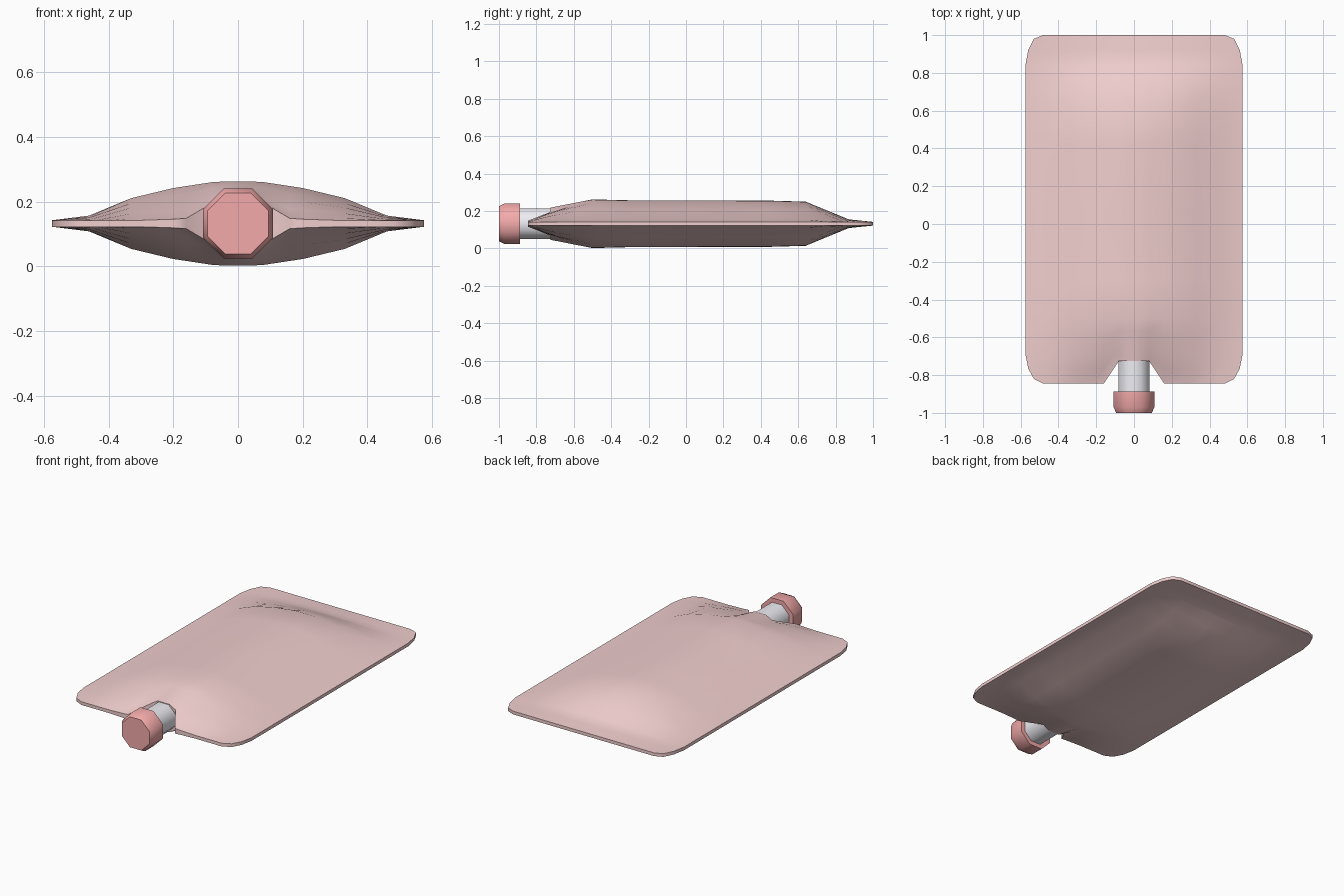
import bpy, bmesh, math

if "Cube" in bpy.data.objects:
    bpy.data.objects.remove(bpy.data.objects["Cube"])

MID = 0.132


def material(name, color):
    m = bpy.data.materials.new(name)
    m.diffuse_color = (*color, 1)
    m.use_nodes = True
    m.node_tree.nodes["Principled BSDF"].inputs["Base Color"].default_value = m.diffuse_color
    return m


def finish(name, bm, mat, angle):
    bmesh.ops.recalc_face_normals(bm, faces=bm.faces)
    me = bpy.data.meshes.new(name)
    bm.to_mesh(me)
    bm.free()
    ob = bpy.data.objects.new(name, me)
    bpy.context.collection.objects.link(ob)
    me.materials.append(mat)
    bpy.ops.object.select_all(action='DESELECT')
    ob.select_set(True)
    bpy.context.view_layer.objects.active = ob
    bpy.ops.object.shade_smooth_by_angle(angle=math.radians(angle))
    return ob


def lerp(pts, t):
    if t <= pts[0][0]:
        return pts[0][1]
    for (a, u), (b, v) in zip(pts, pts[1:]):
        if t <= b:
            return u + (v - u) * (t - a) / (b - a)
    return pts[-1][1]


# Bag: outline half width, bulge along x and y, front notch around the neck
WIDTH = [(-.845, .48), (-.82, .53), (-.765, .56), (-.69, .575),
         (.84, .575), (.92, .56), (.98, .53), (1, .48)]
BULGE_X = [(0, 1), (.065, 1), (.2, .83), (.33, .57), (.46, .12), (.575, 0)]
BULGE_Y = [(-.845, 0), (-.72, .5), (-.5, 1), (-.3, .96), (.43, .95),
           (.64, .9), (.87, .11), (1, 0)]
NOTCH = [(0, -.725), (.08, -.725), (.16, -.845)]
NECK_H = [(0, .086), (.04, .086), (.085, .06), (.16, .016), (.25, .01)]
half = [.04, .08, .16, .2, .33, .46, .575]
XS = [-x for x in reversed(half)] + [0] + half
YS = [-.845, -.82, -.765, -.69, -.6, -.5, -.3, .05, .43, .64, .76, .84, .87, .92, .98, 1]


def bag_point(x, y):
    a = abs(x)
    w = lerp(WIDTH, y)
    h = .01 + .12 * lerp(BULGE_X, a) * lerp(BULGE_Y, y)
    if y < -.5:
        f = (-.5 - y) / .345
        n = lerp(NOTCH, a)
        h = h * (1 - f) + max(h, lerp(NECK_H, a)) * f
        if a < .16:
            h = max(h, lerp(NECK_H, a) * f + .13 * (1 - f) * lerp(BULGE_X, a))
        y = -.5 + (n + .5) * f
    # outer columns squeeze inward at rounded corners
    if a > .2:
        x = math.copysign(.2 + (a - .2) * (w - .2) / .375, x)
    return x, y, h


bm = bmesh.new()
grids = []
for s in (1, -1):
    g = []
    for y in YS:
        row = []
        for x in XS:
            px, py, h = bag_point(x, y)
            row.append(bm.verts.new((px, py, MID + s * h)))
        g.append(row)
    for r0, r1 in zip(g, g[1:]):
        for i in range(len(XS) - 1):
            bm.faces.new((r0[i], r0[i + 1], r1[i + 1], r1[i]))
    grids.append(g)
# Rim strip joining top and bottom skins
loops = [g[0] + [r[-1] for r in g[1:-1]] + g[-1][::-1] + [r[0] for r in g[-2:0:-1]]
         for g in grids]
for i in range(len(loops[0])):
    bm.faces.new((loops[0][i - 1], loops[0][i], loops[1][i], loops[1][i - 1]))
finish("water_bag", bm, material("bag_pink", (.88, .62, .62)), 60)


def lathe(name, profile, mat, sides, angle):
    # Rings of (apothem, y) around the neck axis
    bm = bmesh.new()
    rings = []
    for r, y in profile:
        k = r / math.cos(math.pi / sides)
        rings.append([bm.verts.new((k * math.cos((i + .5) * math.tau / sides), y,
                                    MID + k * math.sin((i + .5) * math.tau / sides)))
                      for i in range(sides)])
    for a, b in zip(rings, rings[1:]):
        for i in range(sides):
            bm.faces.new((a[i - 1], a[i], b[i], b[i - 1]))
    bm.faces.new(rings[0])
    bm.faces.new(rings[-1])
    return finish(name, bm, mat, angle)


# Neck tube and screw cap
lathe("neck", [(.082, -.9), (.082, -.66)], material("neck_white", (.85, .85, .9)), 8, 50)
lathe("cap", [(.094, -1), (.108, -.97), (.108, -.888)],
      material("cap_red", (.9, .4, .4)), 8, 50)
